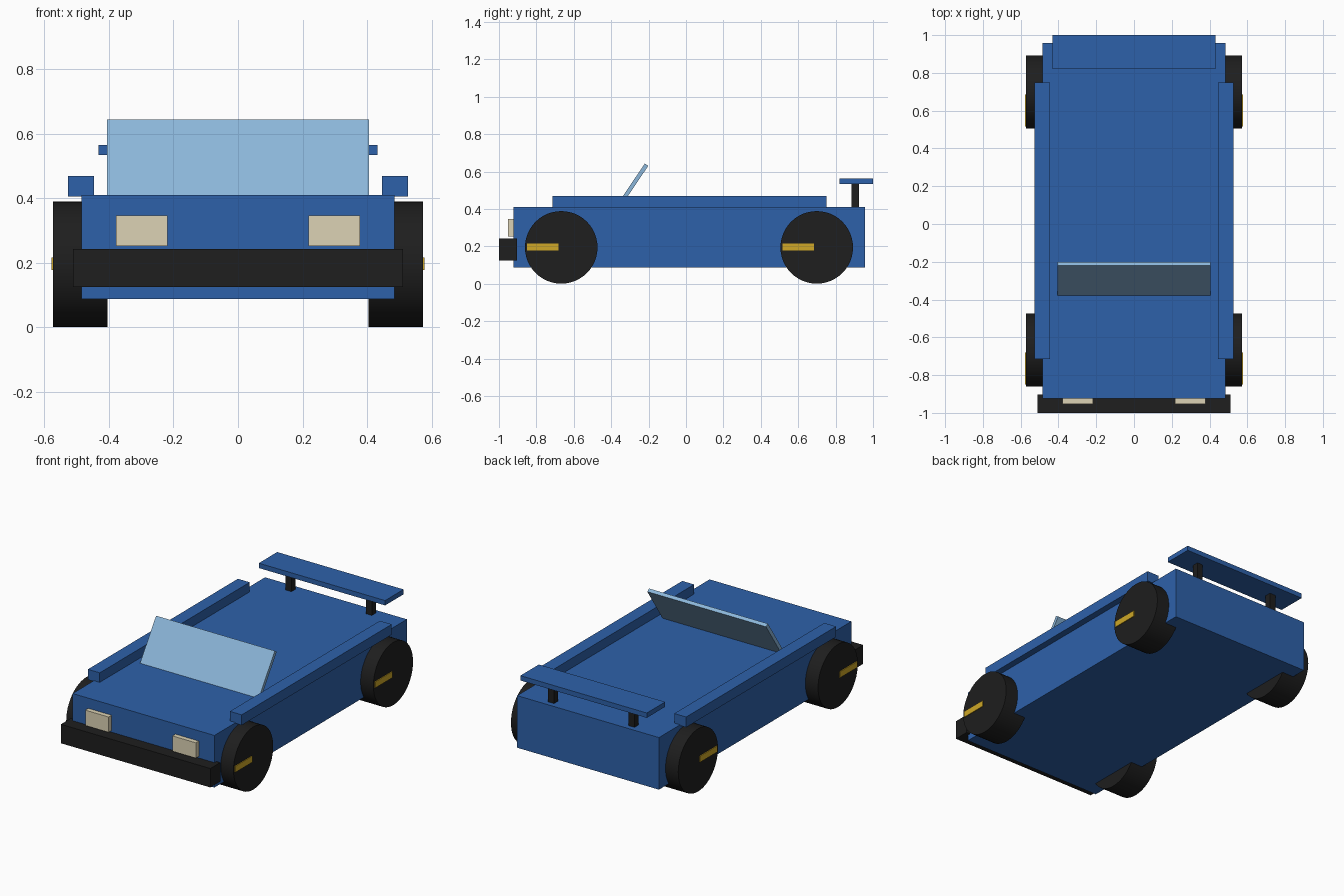
import bpy, math
from mathutils import Matrix, Vector

if "Cube" in bpy.data.objects:
    bpy.data.objects.remove(bpy.data.objects["Cube"])


def material(name, rgb):
    m = bpy.data.materials.new(name)
    m.diffuse_color = (*rgb, 1)
    m.use_nodes = True
    m.node_tree.nodes["Principled BSDF"].inputs["Base Color"].default_value = m.diffuse_color
    return m


BLUE = material("blue_paint", (0.027, 0.12, 0.40))
BLACK = material("black_rubber", (0.013, 0.013, 0.013))
GLASS = material("pale_glass", (0.26, 0.47, 0.70))
CREAM = material("cream_lamp", (0.72, 0.65, 0.46))
GOLD = material("gold", (0.62, 0.39, 0.02))


def box(name, x, y, z, mat):
    """Box from (min, max) ranges on each axis."""
    bpy.ops.mesh.primitive_cube_add(size=1)
    o = bpy.context.object
    o.name = name
    lo, hi = Vector((x[0], y[0], z[0])), Vector((x[1], y[1], z[1]))
    o.data.transform(Matrix.Diagonal((*(hi - lo), 1)))
    o.location = (lo + hi) / 2
    o.data.materials.append(mat)
    return o


def pair(name, x, y, z, mat):
    """The same box on both sides of the car."""
    box(name + "_right", x, y, z, mat)
    box(name + "_left", (-x[1], -x[0]), y, z, mat)


# Body, side rails and front bumper
box("body", (-0.485, 0.485), (-0.923, 0.957), (0.088, 0.41), BLUE)
pair("side_rail", (0.445, 0.526), (-0.715, 0.75), (0.405, 0.469), BLUE)
box("front_bumper", (-0.511, 0.511), (-1.0, -0.903), (0.125, 0.242), BLACK)
pair("headlight", (0.218, 0.378), (-0.952, -0.915), (0.252, 0.347), CREAM)

# Rear wing on two posts
box("rear_wing", (-0.432, 0.432), (0.82, 1.0), (0.534, 0.564), BLUE)
pair("wing_post", (0.255, 0.295), (0.886, 0.925), (0.405, 0.536), BLACK)

# Windscreen leaning backwards
screen = box("windscreen", (-0.406, 0.406), (-0.303, -0.281), (0.372, 0.662), GLASS)
screen.rotation_euler.x = -math.radians(34)

# Wheels, each with a gold spoke on the outer face
for end, y in (("front", -0.667), ("rear", 0.699)):
    for side, s in (("right", 1), ("left", -1)):
        bpy.ops.mesh.primitive_cylinder_add(
            vertices=48, radius=0.194, depth=0.168,
            location=(s * 0.488, y, 0.195), rotation=(0, math.pi / 2, 0))
        wheel = bpy.context.object
        wheel.name = f"{end}_wheel_{side}"
        wheel.data.materials.append(BLACK)
        bpy.ops.object.shade_smooth_by_angle()
    pair(f"{end}_wheel_spoke", (0.555, 0.577), (y - 0.182, y - 0.014), (0.178, 0.216), GOLD)
